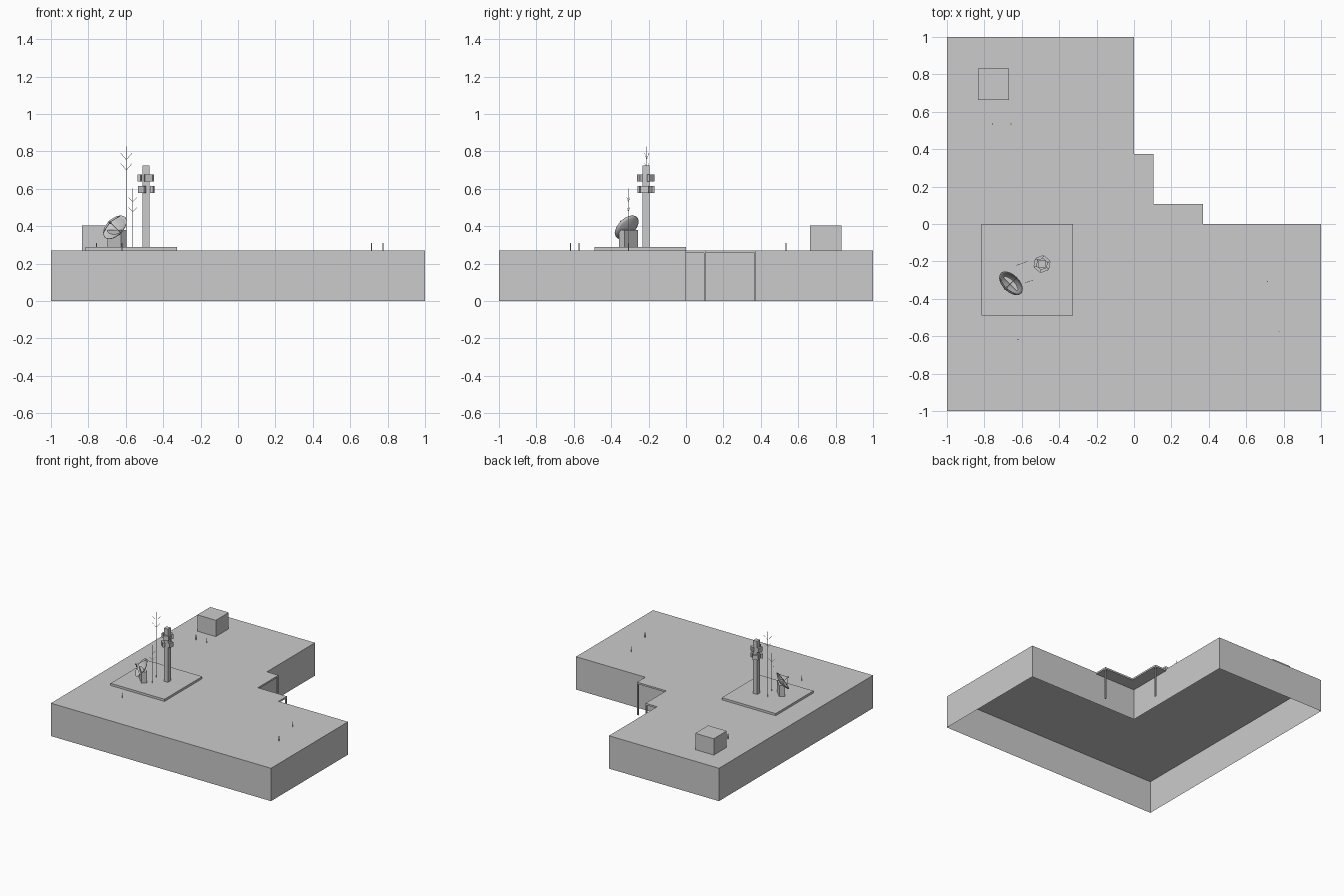
import bpy, bmesh, math
from mathutils import Vector, Matrix

if "Cube" in bpy.data.objects:
    bpy.data.objects.remove(bpy.data.objects["Cube"])

ROOF = 0.27
PAD = 0.288


def finish(name, bm):
    bmesh.ops.recalc_face_normals(bm, faces=bm.faces)
    me = bpy.data.meshes.new(name)
    bm.to_mesh(me)
    bm.free()
    ob = bpy.data.objects.new(name, me)
    bpy.context.collection.objects.link(ob)
    return ob


def prism(name, outline, z0, z1, bottom=True):
    """Extrude an outline upwards; optionally leave the underside open."""
    bm = bmesh.new()
    base = bm.faces.new([bm.verts.new((x, y, z0)) for x, y in outline])
    res = bmesh.ops.extrude_face_region(bm, geom=[base], use_keep_orig=True)
    top = [v for v in res["geom"] if isinstance(v, bmesh.types.BMVert)]
    bmesh.ops.translate(bm, verts=top, vec=(0, 0, z1 - z0))
    if not bottom:
        bmesh.ops.delete(bm, geom=[base], context='FACES_ONLY')
    return finish(name, bm)


def box(name, center, size, angle=0.0):
    bm = bmesh.new()
    bmesh.ops.create_cube(bm, size=1, matrix=Matrix.Translation(center)
                          @ Matrix.Rotation(angle, 4, 'Z') @ Matrix.Diagonal((*size, 1)))
    return finish(name, bm)


def rods(name, segments, radius, sides=6):
    """Thin cylinders between pairs of points, as one object."""
    bm = bmesh.new()
    for a, b in segments:
        a, b = Vector(a), Vector(b)
        d = b - a
        m = Matrix.Translation((a + b) / 2) @ d.to_track_quat('Z', 'Y').to_matrix().to_4x4()
        bmesh.ops.create_cone(bm, cap_ends=True, segments=sides, radius1=radius,
                              radius2=radius, depth=d.length, matrix=m)
    return finish(name, bm)


# L-shaped building, open underneath
prism("building", [(-1, -1), (1, -1), (1, 0), (0, 0), (0, 1), (-1, 1)], 0, ROOF, bottom=False)

# Canopy in the inner corner, with two posts
prism("canopy", [(0, 0), (0.37, 0), (0.37, 0.107), (0.105, 0.107), (0.105, 0.375), (0, 0.375)],
      0.256, ROOF)
for i, (x, y) in enumerate([(0.365, 0.102), (0.1, 0.37)]):
    box(f"canopy_post_{i + 1}", (x, y, 0.128), (0.01, 0.01, 0.256))

# Roof pad and stair housing
box("roof_pad", (-0.57, -0.245, (ROOF + PAD) / 2), (0.49, 0.49, PAD - ROOF))
box("stair_housing", (-0.751, 0.748, 0.337), (0.168, 0.168, 0.135))

# Mast with two rings of antenna panels
MX, MY = -0.492, -0.214
box("mast", (MX, MY, (PAD + 0.725) / 2), (0.036, 0.036, 0.725 - PAD))
for level, (z, start) in enumerate([(0.597, -130), (0.657, -70)]):
    for k in range(3):
        a = math.radians(start + 120 * k)
        c = (MX + 0.034 * math.cos(a), MY + 0.034 * math.sin(a), z)
        box(f"panel_{level + 1}_{k + 1}", c, (0.016, 0.043, 0.037), a)

# Satellite dish: paraboloid shell tilted along its facing direction
center = Vector((-0.659, -0.318, 0.395))
facing = Vector((-1, -1, 1)).normalized()
tilt = Matrix.Translation(center) @ facing.to_track_quat('Z', 'Y').to_matrix().to_4x4()
R, DEPTH = 0.076, 0.024
bm = bmesh.new()
prof = [bm.verts.new((r * R, 0, DEPTH * (r * r - 1))) for r in (0, 0.3, 0.6, 0.8, 1)]
edges = [bm.edges.new(p) for p in zip(prof, prof[1:])]
bmesh.ops.spin(bm, geom=prof + edges, cent=(0, 0, 0), axis=(0, 0, 1),
               angle=2 * math.pi, steps=20)
bmesh.ops.remove_doubles(bm, verts=bm.verts, dist=1e-5)
bm.transform(tilt)
dish = finish("dish", bm)
for p in dish.data.polygons:
    p.use_smooth = True
shell = dish.modifiers.new("shell", 'SOLIDIFY')
shell.thickness = 0.003

# Feed horn on three struts, and the dish support
focus = tilt @ Vector((0, 0, 0.045))
rim = [tilt @ Vector((R * math.cos(a), R * math.sin(a), 0))
       for a in (math.pi / 2 + 2 * math.pi * k / 3 for k in range(3))]
rods("feed_struts", [(p, focus) for p in rim], 0.0018)
rods("feed_horn", [(focus - facing * 0.008, focus + facing * 0.008)], 0.006, 8)
box("dish_support", (-0.647, -0.308, (PAD + 0.38) / 2), (0.1, 0.042, 0.38 - PAD), -math.pi / 4)

# Two whip antennas with V-shaped arms
for name, x, y, top, bases, half, rise in [
        ("tall_antenna", -0.597, -0.21, 0.825, (0.70, 0.755), 0.03, 0.035),
        ("short_antenna", -0.563, -0.308, 0.6, (0.478, 0.53), 0.022, 0.022)]:
    rods(name, [((x, y, PAD), (x, y, top))], 0.0018)
    rods(name + "_arms", [((x, y, z), (x + s * half, y + s * half * 0.36, z + rise))
                          for z in bases for s in (-1, 1)], 0.001, 4)

# Small vent pipes on the roof
rods("vent_pipes", [((x, y, ROOF), (x, y, 0.31)) for x, y in
                    [(0.713, -0.307), (-0.62, -0.617), (-0.658, 0.535),
                     (0.775, -0.573), (-0.757, 0.535)]], 0.0028)
